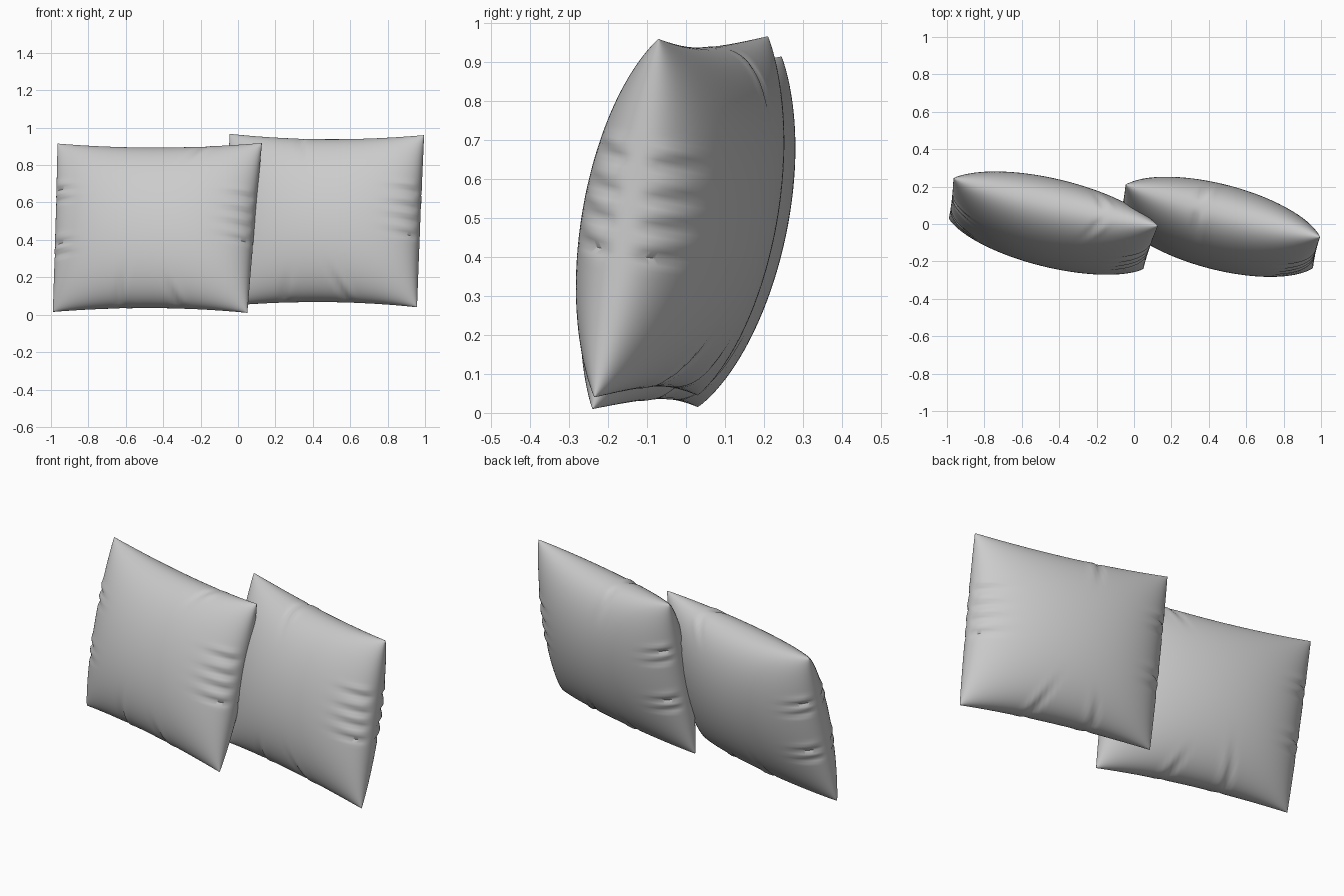
import bpy, bmesh, math
from mathutils import Vector

cube = bpy.data.objects.get("Cube")
if cube:
    bpy.data.objects.remove(cube, do_unlink=True)

# Plain grey cloth
cloth = bpy.data.materials.new("grey_cloth")
cloth.use_nodes = True
COLOUR = (0.6, 0.6, 0.6, 1)
cloth.diffuse_color = COLOUR
cloth.node_tree.nodes["Principled BSDF"].inputs["Base Color"].default_value = COLOUR

N = 80          # grid cells per side
PUFF = 0.215    # half thickness
PINCH = 0.03    # inward sag of the seams


def crease_depth(u, v, creases):
    """Narrow folds running inward from a seam: (edge, position, length, slant)."""
    total = 0
    for edge, pos, length, slant in creases:
        along, across = {"left": (v, 1 + u), "right": (v, 1 - u),
                         "top": (u, 1 - v), "bottom": (u, 1 + v)}[edge]
        d = along - pos - slant * across
        reach = math.exp(-(across / length) ** 2)
        total += reach * (math.exp(-(d / 0.03) ** 2) - 0.5 * math.exp(-((d - 0.07) / 0.04) ** 2))
    return total


def pillow(name, corners, creases):
    bl, br, tl, tr = [Vector(c) for c in corners]
    normal = (br + tr - bl - tl).cross(tl + tr - bl - br).normalized()
    bm = bmesh.new()
    for side in (1, -1):
        made = bmesh.ops.create_grid(bm, x_segments=N, y_segments=N, size=1)["verts"]
        for vert in made:
            # Denser rows near the seams give round edges
            u = math.sin(vert.co.x * math.pi / 2)
            v = math.sin(vert.co.y * math.pi / 2)
            bulge_u, bulge_v = max(0, 1 - u * u), max(0, 1 - v * v)
            s = (u * (1 - 0.3 * PINCH * bulge_v) + 1) / 2
            t = (v * (1 - 2 * PINCH * bulge_u) + 1) / 2
            height = PUFF * (bulge_u * bulge_v) ** 0.47
            height -= 0.016 * crease_depth(u, v, creases) * min(1, height / 0.06)
            base = bl.lerp(br, s).lerp(tl.lerp(tr, s), t)
            vert.co = base + normal * (side * height)
        if side < 0:
            bmesh.ops.reverse_faces(bm, faces=list({f for w in made for f in w.link_faces}))
    # Sew the two sheets together along the seam
    rim = [w for w in bm.verts if w.is_boundary]
    bmesh.ops.remove_doubles(bm, verts=rim, dist=0.00002)
    bmesh.ops.recalc_face_normals(bm, faces=bm.faces)
    mesh = bpy.data.meshes.new(name)
    bm.to_mesh(mesh)
    bm.free()
    mesh.materials.append(cloth)
    obj = bpy.data.objects.new(name, mesh)
    bpy.context.collection.objects.link(obj)
    bpy.ops.object.select_all(action="DESELECT")
    obj.select_set(True)
    bpy.context.view_layer.objects.active = obj
    bpy.ops.object.shade_smooth_by_angle(angle=math.radians(50))


# Folds shared by both pillows on their sides
side_folds = [("right", p, 0.2, 0.1) for p in (-0.2, -0.03, 0.13, 0.32)]
side_folds += [("left", p, 0.18, -0.1) for p in (-0.35, -0.22, 0.3, 0.42)]

pillow("right_pillow",
       [(-0.99, 0.03, 0.015), (0.05, -0.24, 0.01), (-0.965, 0.245, 0.915), (0.128, -0.01, 0.918)],
       side_folds + [("bottom", -0.3, 0.3, 0.15), ("bottom", 0.3, 0.2, -0.3), ("top", 0.45, 0.15, -0.5)])
pillow("left_pillow",
       [(-0.08, 0.03, 0.045), (0.957, -0.235, 0.04), (-0.045, 0.21, 0.967), (0.995, -0.07, 0.96)],
       side_folds + [("top", -0.25, 0.22, 0.2), ("bottom", 0.3, 0.25, -0.4), ("bottom", -0.35, 0.2, 0.2)])
